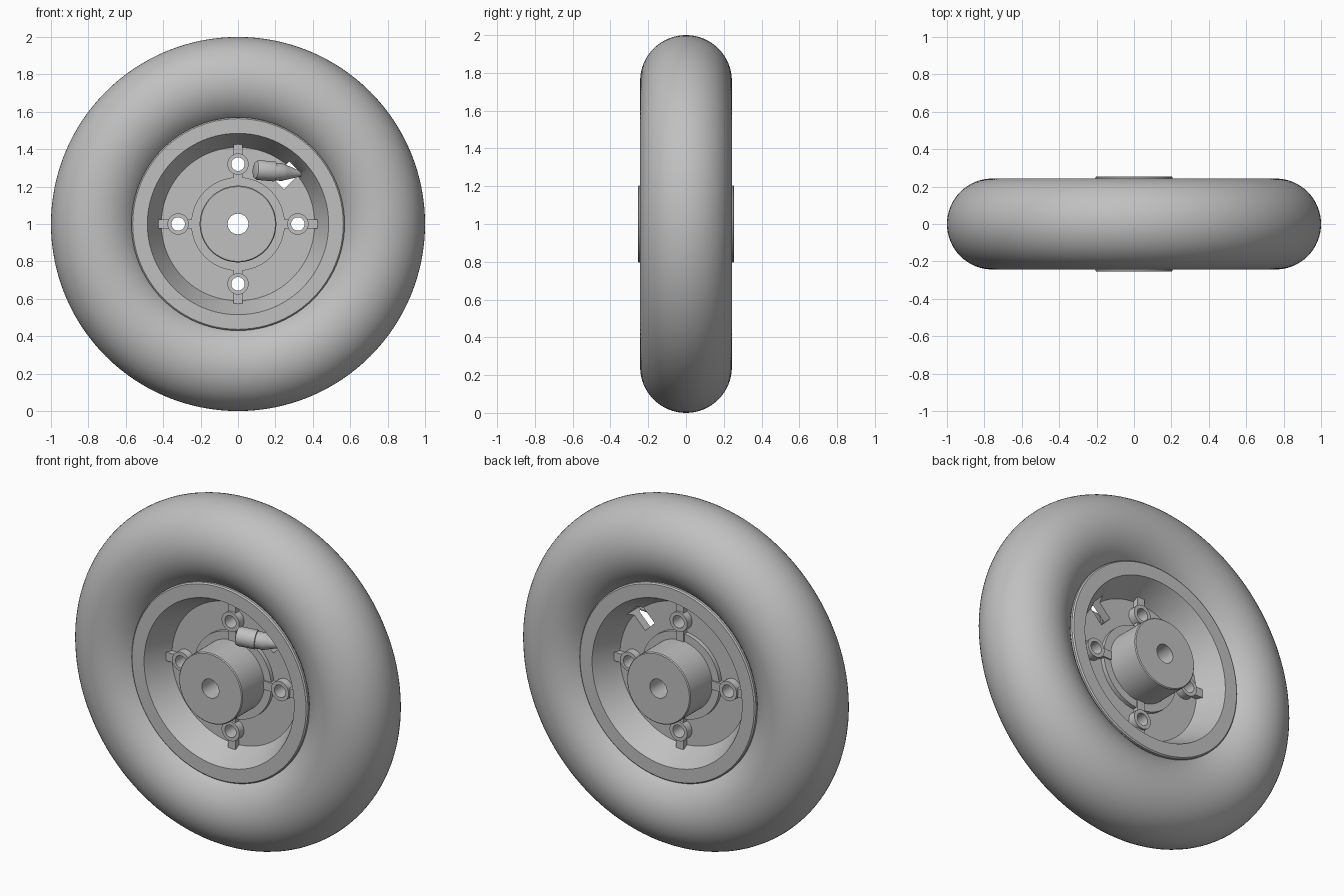
import bpy, bmesh, math
from mathutils import Matrix, Vector

cube = bpy.data.objects.get("Cube")
if cube:
    bpy.data.objects.remove(cube)

grey = bpy.data.materials.new("grey")
grey.use_nodes = True
colour = (0.53, 0.53, 0.53, 1)
grey.diffuse_color = colour
grey.node_tree.nodes["Principled BSDF"].inputs["Base Color"].default_value = colour

CENTRE = Vector((0, 0, 1))
FRONT = Vector((0, -1, 0))
BOLT_R = 0.32


def finish(name, bm, smooth=True):
    bmesh.ops.remove_doubles(bm, verts=bm.verts, dist=1e-5)
    bmesh.ops.recalc_face_normals(bm, faces=bm.faces)
    mesh = bpy.data.meshes.new(name)
    bm.to_mesh(mesh)
    bm.free()
    mesh.materials.append(grey)
    obj = bpy.data.objects.new(name, mesh)
    bpy.context.collection.objects.link(obj)
    if smooth:
        shade(obj)
    return obj


def shade(obj):
    bpy.ops.object.select_all(action='DESELECT')
    obj.select_set(True)
    bpy.context.view_layer.objects.active = obj
    bpy.ops.object.shade_smooth_by_angle(angle=math.radians(30))


def lathe(name, profile, origin, axis, steps):
    """Revolve a closed (radius, height) profile around an axis."""
    turn = Matrix.Translation(origin) @ axis.to_track_quat('Z', 'Y').to_matrix().to_4x4()
    bm = bmesh.new()
    rings = []
    for i in range(steps):
        a = math.tau * i / steps
        rings.append([bm.verts.new(turn @ Vector((r * math.cos(a), r * math.sin(a), h)))
                      for r, h in profile])
    n = len(profile)
    for i in range(steps):
        a, b = rings[i], rings[(i + 1) % steps]
        for j in range(n):
            k = (j + 1) % n
            bm.faces.new((a[j], a[k], b[k], b[j]))
    return finish(name, bm)


def radial_box(bm, angle, r0, r1, width, depth):
    place = (Matrix.Translation(CENTRE) @ Matrix.Rotation(-angle, 4, 'Y')
             @ Matrix.Translation(((r0 + r1) / 2, 0, 0))
             @ Matrix.Diagonal((r1 - r0, depth, width, 1)))
    bmesh.ops.create_cube(bm, size=1, matrix=place)


# Tyre: round section swept around the wheel
section = [(0.757 + 0.243 * math.cos(t), 0.243 * math.sin(t))
           for t in (math.tau * i / 64 for i in range(64))]
lathe("tyre", section, CENTRE, FRONT, 128)

# Rim, web and hub: one symmetric half profile mirrored across the web
half = [(0.055, 0.255), (0.2, 0.255), (0.205, 0.25), (0.205, 0.05), (0.25, 0.05),
        (0.25, 0.025), (0.41, 0.025), (0.485, 0.175), (0.563, 0.175),
        (0.57, 0.168), (0.57, 0.13), (0.53, 0.11)]
rim = lathe("rim_and_hub", half + [(r, -h) for r, h in reversed(half)],
            CENTRE, FRONT, 96)

# Cutters: four bolt holes and the valve slot
bm = bmesh.new()
angles = [i * math.pi / 2 for i in range(4)]
bolt_centres = [CENTRE + BOLT_R * Vector((math.cos(a), 0, math.sin(a))) for a in angles]
for c in bolt_centres:
    bmesh.ops.create_cone(bm, cap_ends=True, segments=32, radius1=0.04, radius2=0.04, depth=0.4,
                          matrix=Matrix.Translation(c) @ Matrix.Rotation(math.pi / 2, 4, 'X'))
radial_box(bm, math.pi / 4, 0.305, 0.43, 0.084, 0.16)
cutter = finish("hole_cutter", bm, smooth=False)
cutter.hide_render = True
cut = rim.modifiers.new("holes", 'BOOLEAN')
cut.operation = 'DIFFERENCE'
cut.solver = 'EXACT'
cut.object = cutter
bpy.context.view_layer.objects.active = rim
bpy.ops.object.modifier_apply(modifier=cut.name)
bpy.data.objects.remove(cutter)
shade(rim)

# Bolt bosses: tubes through the web
for i, c in enumerate(bolt_centres):
    lathe(f"bolt_boss_{i + 1}",
          [(0.036, 0.07), (0.057, 0.07), (0.057, -0.07), (0.036, -0.07)], c, FRONT, 32)

# Ribs on both sides of each boss
bm = bmesh.new()
for a in angles:
    radial_box(bm, a, 0.2, 0.275, 0.05, 0.116)
    radial_box(bm, a, 0.365, 0.43, 0.05, 0.116)
finish("ribs", bm, smooth=False)

# Valve: rounded cap, collar and tapered stem running into the rim wall
start = CENTRE + Vector((0.09, -0.14, 0.29))
end = CENTRE + Vector((0.335, -0.055, 0.268))
lathe("valve", [(0, 0), (0.036, 0), (0.047, 0.005), (0.053, 0.018), (0.053, 0.11),
                (0.047, 0.112), (0.047, 0.155), (0.042, 0.17), (0.014, 0.26), (0, 0.26)],
      start, end - start, 32)
